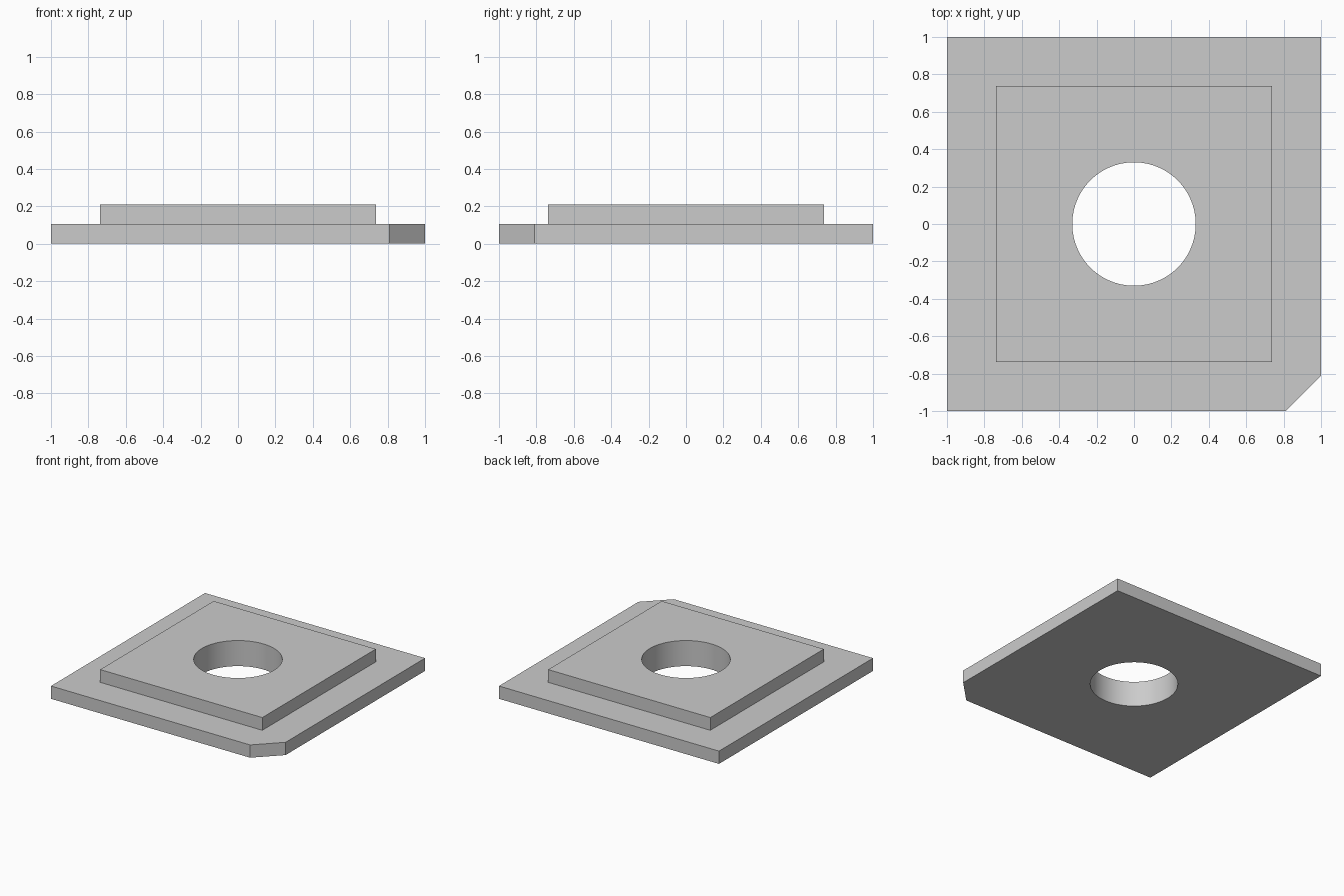
import bpy
import bmesh
import math

cube = bpy.data.objects.get("Cube")
if cube:
    bpy.data.objects.remove(cube, do_unlink=True)

grey = bpy.data.materials.new("plain grey")
grey.use_nodes = True
colour = (0.6, 0.6, 0.6, 1)
grey.diffuse_color = colour
grey.node_tree.nodes["Principled BSDF"].inputs["Base Color"].default_value = colour

BASE_TOP, TOP = 0.105, 0.21
HALF, STEP, CHAMFER = 1.0, 0.737, 0.19
HOLE_RADIUS = 0.33


def prism(name, outline, bottom, top):
    """Extrude a flat outline upwards into a solid."""
    bm = bmesh.new()
    face = bm.faces.new([bm.verts.new((x, y, bottom)) for x, y in outline])
    grown = bmesh.ops.extrude_face_region(bm, geom=[face])["geom"]
    verts = [v for v in grown if isinstance(v, bmesh.types.BMVert)]
    bmesh.ops.translate(bm, verts=verts, vec=(0, 0, top - bottom))
    bmesh.ops.recalc_face_normals(bm, faces=bm.faces)
    mesh = bpy.data.meshes.new(name)
    bm.to_mesh(mesh)
    bm.free()
    mesh.materials.append(grey)
    obj = bpy.data.objects.new(name, mesh)
    bpy.context.collection.objects.link(obj)
    return obj


def combine(target, tool, operation):
    """Apply a boolean and discard the tool."""
    mod = target.modifiers.new(operation.title(), "BOOLEAN")
    mod.operation, mod.object, mod.solver = operation, tool, "EXACT"
    bpy.context.view_layer.objects.active = target
    bpy.ops.object.modifier_apply(modifier=mod.name)
    bpy.data.objects.remove(tool, do_unlink=True)


def square(h):
    return [(-h, -h), (h, -h), (h, h), (-h, h)]


# Square base with its front left corner cut off
cut = HALF - CHAMFER
outline = [(-HALF, -HALF), (cut, -HALF), (HALF, -cut), (HALF, HALF), (-HALF, HALF)]
plate = prism("stepped_plate", outline, 0, BASE_TOP)

# Raised square step, sunk into the base for a clean join
step = prism("raised_step", square(STEP), BASE_TOP / 2, TOP)
combine(plate, step, "UNION")

# Round hole through both layers
sides = 96
circle = [(HOLE_RADIUS * math.cos(math.tau * i / sides),
           HOLE_RADIUS * math.sin(math.tau * i / sides)) for i in range(sides)]
drill = prism("hole_cutter", circle, -0.1, TOP + 0.1)
drill.hide_render = True
combine(plate, drill, "DIFFERENCE")

# Smooth hole wall, sharp outer edges
bpy.ops.object.select_all(action="DESELECT")
plate.select_set(True)
bpy.context.view_layer.objects.active = plate
bpy.ops.object.shade_smooth_by_angle(angle=math.radians(30))
